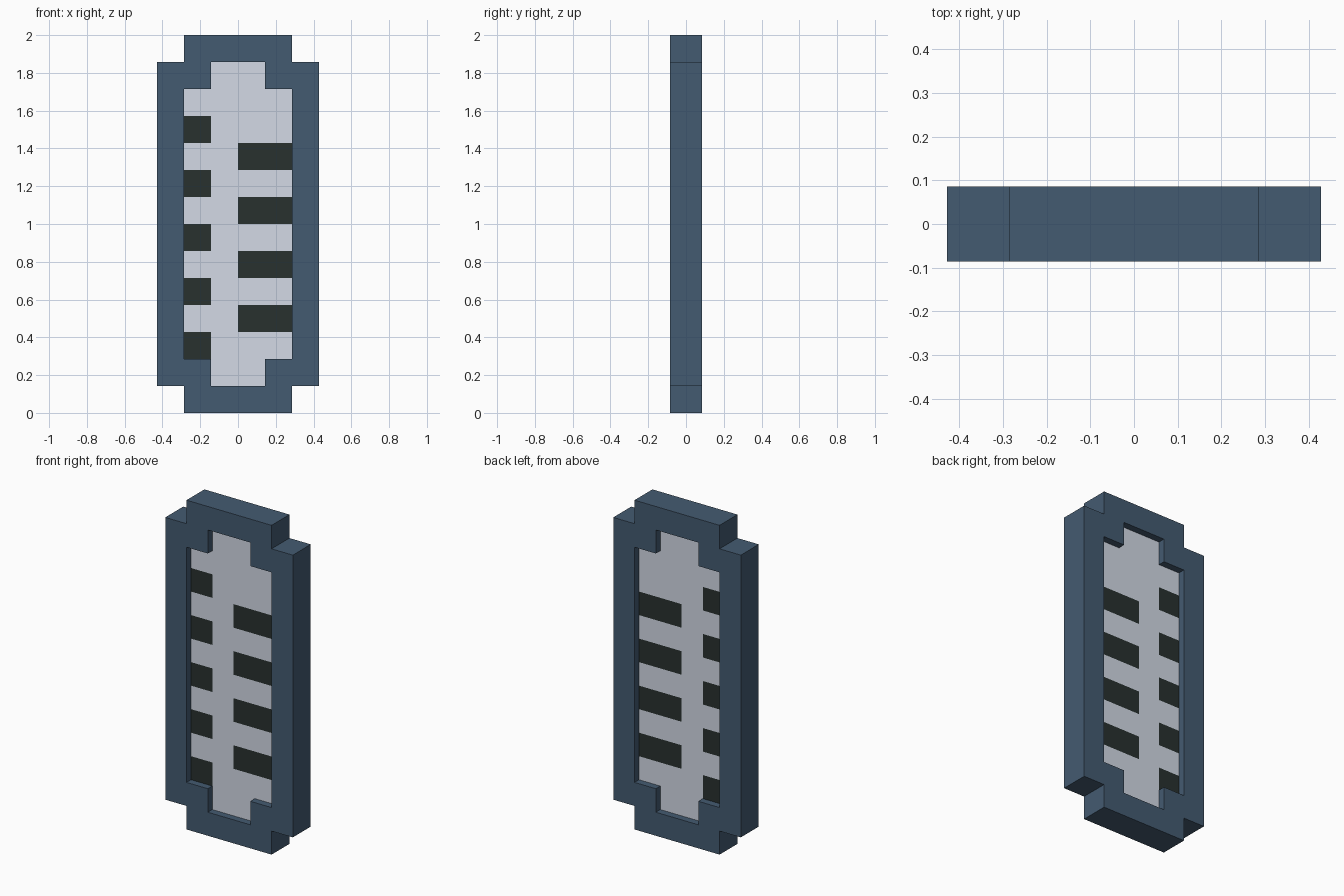
import bpy, bmesh, math

if "Cube" in bpy.data.objects:
    bpy.data.objects.remove(bpy.data.objects["Cube"])

U = 2 / 14                      # one grid cell; the model is 6 x 14 cells


def linear(r, g, b):
    def f(c):
        c /= 255
        return c / 12.92 if c <= 0.04045 else ((c + 0.055) / 1.055) ** 2.4
    return (f(r), f(g), f(b), 1.0)


def material(name, rgb):
    m = bpy.data.materials.new(name)
    m.diffuse_color = linear(*rgb)
    m.use_nodes = True
    m.node_tree.nodes["Principled BSDF"].inputs["Base Color"].default_value = m.diffuse_color
    return m


slate = material("slate_blue", (68, 91, 113))
pale = material("pale_grey", (211, 218, 230))
dark = material("dark_green_grey", (40, 49, 47))


def slab(name, cells, half_depth, materials, colour=lambda i, j: 0):
    """Extrude a set of unit cells in the xz plane into one closed slab."""
    bm = bmesh.new()
    verts = {}

    def vert(i, j, y):
        if (i, j, y) not in verts:
            verts[i, j, y] = bm.verts.new((i * U, y * half_depth, j * U))
        return verts[i, j, y]

    def face(corners, index):
        bm.faces.new([vert(*c) for c in corners]).material_index = index

    for i, j in sorted(cells):
        ring = [(i, j), (i + 1, j), (i + 1, j + 1), (i, j + 1)]
        index = colour(i, j)
        # front and back
        face([(*p, -1) for p in ring], index)
        face([(*p, 1) for p in reversed(ring)], index)
        # side walls only where there is no neighbouring cell
        for k, (di, dj) in enumerate([(0, -1), (1, 0), (0, 1), (-1, 0)]):
            if (i + di, j + dj) not in cells:
                a, b = ring[k], ring[(k + 1) % 4]
                face([(*b, -1), (*a, -1), (*a, 1), (*b, 1)], index)
    bmesh.ops.recalc_face_normals(bm, faces=bm.faces[:])
    bmesh.ops.dissolve_limit(bm, angle_limit=math.radians(1), verts=bm.verts[:],
                             edges=bm.edges[:], delimit={'MATERIAL'})
    mesh = bpy.data.meshes.new(name)
    bm.to_mesh(mesh)
    bm.free()
    for m in materials:
        mesh.materials.append(m)
    ob = bpy.data.objects.new(name, mesh)
    bpy.context.collection.objects.link(ob)
    return ob


def stepped(half_width, low, high):
    """Rectangle of cells with its four corner cells removed."""
    full = {(i, j) for i in range(-half_width, half_width) for j in range(low, high)}
    corners = {(i, j) for i in (-half_width, half_width - 1) for j in (low, high - 1)}
    return full - corners


def slot(i, j):
    """Alternating dark slots: short ones on the left, long ones on the right."""
    left = i == -2 and j % 2 == 0 and 2 <= j <= 10
    right = i >= 0 and j % 2 == 1 and 3 <= j <= 9
    return int(left or right)


# Stepped outer frame and thinner recessed panel with painted slots
inner = stepped(2, 1, 13)
slab("frame", stepped(3, 0, 14) - inner, 0.6 * U, [slate])
slab("panel", inner, 0.3 * U, [pale, dark], slot)
